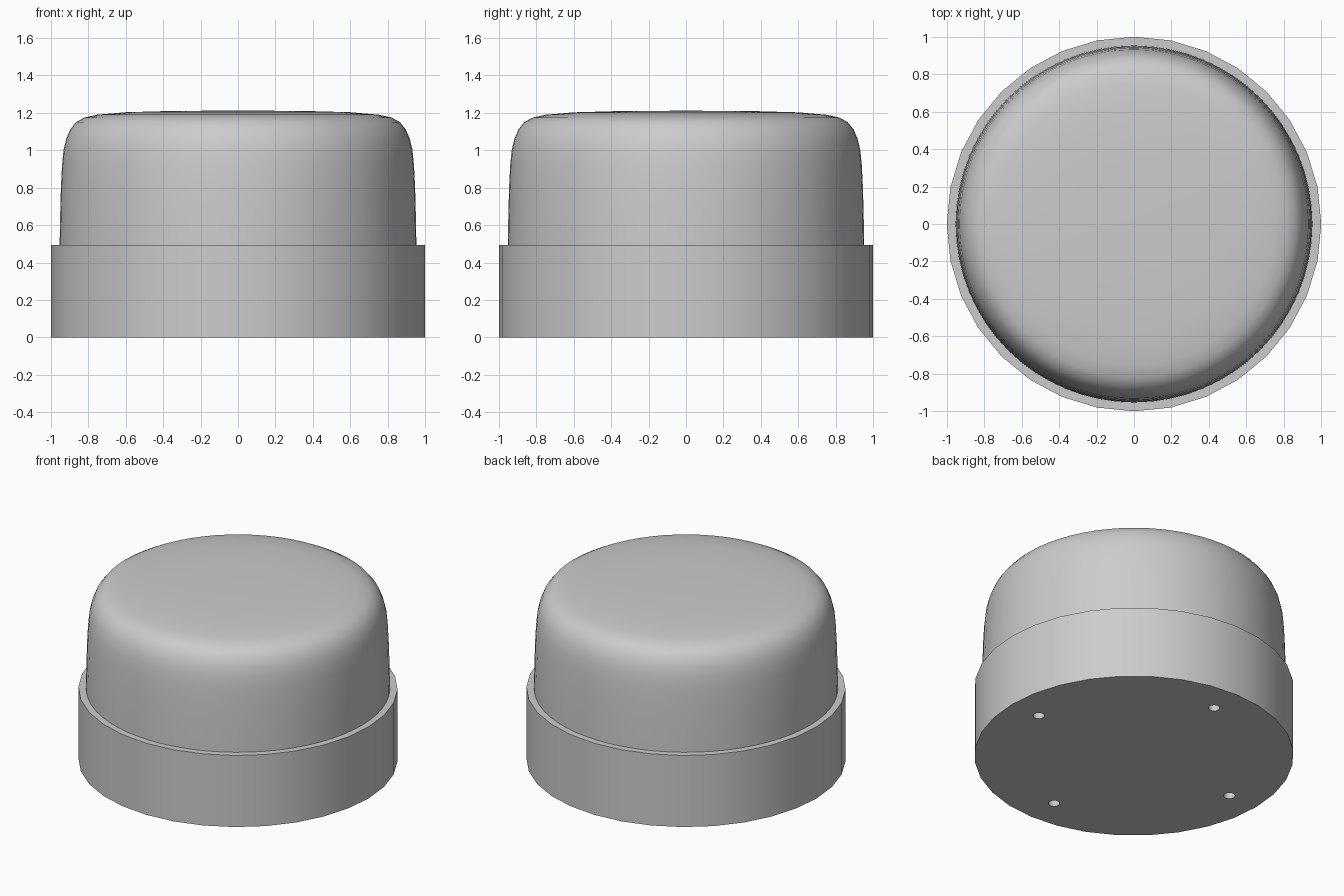
import bpy
import bmesh
from math import cos, sin, pi

cube = bpy.data.objects.get("Cube")
if cube:
    bpy.data.objects.remove(cube, do_unlink=True)

grey = bpy.data.materials.new("plain grey")
grey.use_nodes = True
colour = (0.6, 0.6, 0.6, 1)
grey.diffuse_color = colour
grey.node_tree.nodes["Principled BSDF"].inputs["Base Color"].default_value = colour


def lathe(name, profile, sides, angle):
    """Spin a (radius, height) profile around the z axis."""
    bm = bmesh.new()
    verts = [bm.verts.new((r, 0, z)) for r, z in profile]
    edges = [bm.edges.new(pair) for pair in zip(verts, verts[1:])]
    bmesh.ops.spin(bm, geom=verts + edges, cent=(0, 0, 0), axis=(0, 0, 1),
                   angle=2 * pi, steps=sides)
    bmesh.ops.remove_doubles(bm, verts=bm.verts, dist=0.0001)
    bmesh.ops.recalc_face_normals(bm, faces=bm.faces)
    mesh = bpy.data.meshes.new(name)
    bm.to_mesh(mesh)
    bm.free()
    obj = bpy.data.objects.new(name, mesh)
    bpy.context.collection.objects.link(obj)
    mesh.materials.append(grey)
    smooth(obj, angle)
    return obj


def smooth(obj, angle):
    bpy.ops.object.select_all(action="DESELECT")
    obj.select_set(True)
    bpy.context.view_layer.objects.active = obj
    bpy.ops.object.shade_smooth_by_angle(angle=angle)


# Base: a plain disc with four screw holes underneath
RIM = 0.495
base = lathe("base", [(0, 0), (1, 0), (1, RIM), (0, RIM)], 32, pi / 6)
for i in range(4):
    a = i * pi / 2
    bpy.ops.mesh.primitive_cylinder_add(
        vertices=24, radius=0.036, depth=0.4,
        location=(0.78 * cos(a), 0.78 * sin(a), 0))
    cutter = bpy.context.object
    cutter.name = f"screw_hole_cutter_{i + 1}"
    cutter.data.materials.append(grey)
    cutter.hide_render = True
    cutter.hide_set(True)
    cut = base.modifiers.new(f"screw_hole_{i + 1}", "BOOLEAN")
    cut.operation = "DIFFERENCE"
    cut.solver = "EXACT"
    cut.object = cutter

# Dome: slightly tapered wall rolling over into a nearly flat top
dome_profile = [(0.953, RIM - 0.01), (0.95, 0.65), (0.946, 0.8), (0.94, 0.92),
                (0.932, 1.0), (0.918, 1.06), (0.897, 1.11), (0.865, 1.15),
                (0.82, 1.175), (0.75, 1.19), (0.6, 1.203), (0.35, 1.21),
                (0, 1.212)]
lathe("dome", dome_profile, 64, pi / 3)
